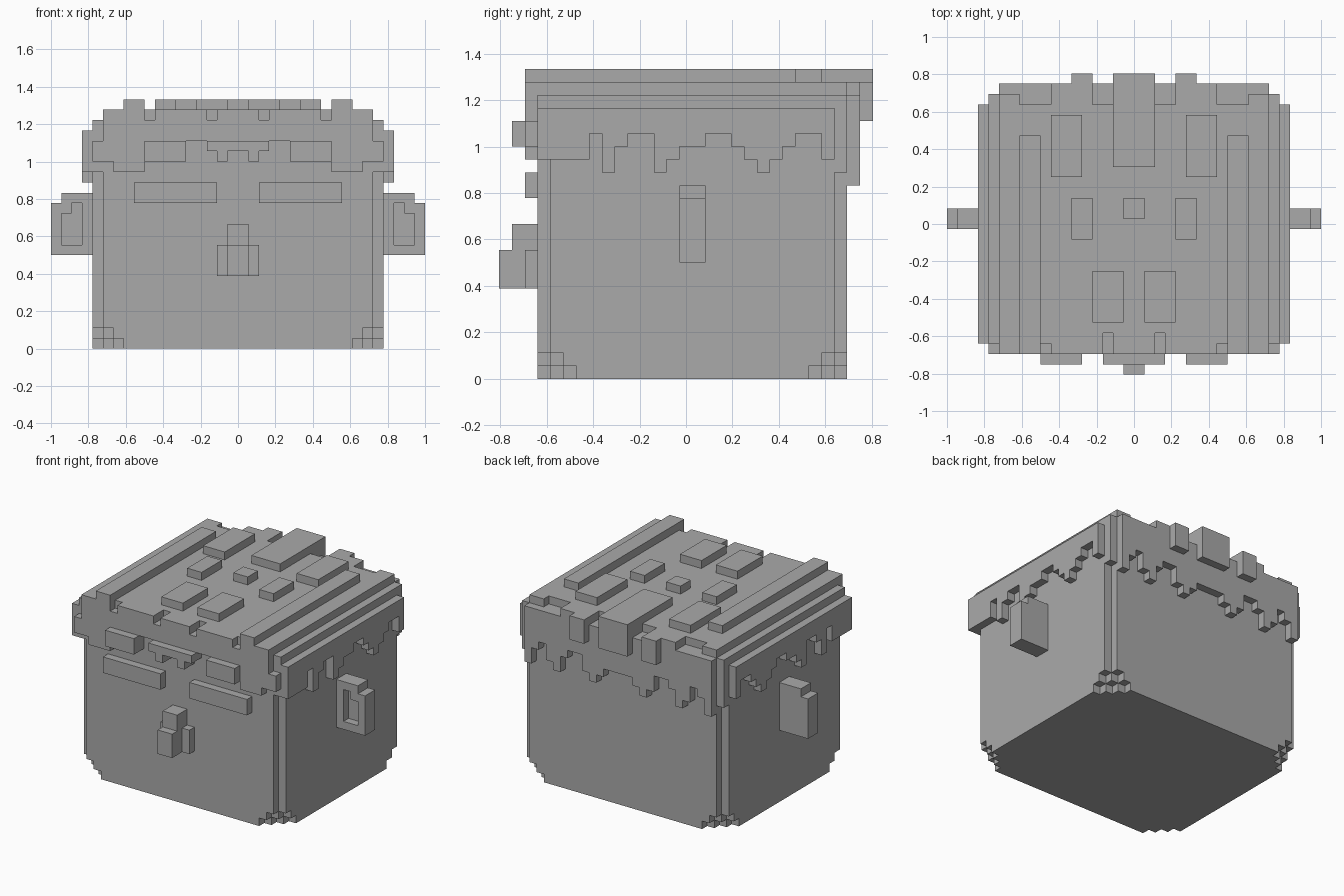
import bpy, bmesh
from mathutils import Vector

cube = bpy.data.objects.get("Cube")
if cube:
    bpy.data.objects.remove(cube, do_unlink=True)

U = 1 / 18  # size of one block
FRONT, BACK = -11.5, 12.5

grey = bpy.data.materials.new("plain_grey")
grey.use_nodes = True
colour = (0.4, 0.4, 0.4, 1)
grey.diffuse_color = colour
grey.node_tree.nodes["Principled BSDF"].inputs["Base Color"].default_value = colour


def prism(name, outline, axis, start, end):
    """Extrude a flat outline along an axis, in block units."""
    def place(a, b):
        p = [a, b]
        p.insert(axis, start)
        return Vector(p) * U
    bm = bmesh.new()
    face = bm.faces.new([bm.verts.new(place(a, b)) for a, b in outline])
    out = bmesh.ops.extrude_face_region(bm, geom=[face])
    shift = Vector((0, 0, 0))
    shift[axis] = (end - start) * U
    bmesh.ops.translate(bm, vec=shift, verts=[g for g in out["geom"] if isinstance(g, bmesh.types.BMVert)])
    bmesh.ops.recalc_face_normals(bm, faces=bm.faces)
    mesh = bpy.data.meshes.new(name)
    bm.to_mesh(mesh)
    bm.free()
    mesh.materials.append(grey)
    obj = bpy.data.objects.new(name, mesh)
    bpy.context.collection.objects.link(obj)
    return obj


def box(name, x0, x1, y0, y1, z0, z1):
    return prism(name, [(x0, y0), (x1, y0), (x1, y1), (x0, y1)], 2, z0, z1)


def pair(name, x0, x1, *rest):
    box("left_" + name, x0, x1, *rest)
    box("right_" + name, -x1, -x0, *rest)


def mirrored(half):
    """Close a half outline that runs outward from the middle line."""
    return half + [(-x, y) for x, y in reversed(half)]


def fringe(start, top, runs):
    """Outline with a flat top and a stepped lower edge of (width, height) runs."""
    pts, a = [(start, top)], start
    for width, low in runs:
        pts += [(a, low), (a + width, low)]
        a += width
    return pts + [(a, top)]


def stepped_block(name, cut, z0, z1):
    """Head slice whose four corners are cut in one-block stairs."""
    quarter = []
    for i in range(cut + 1):
        quarter += [(14 - cut + i, i), (14 - cut + i, i + 1)]
    quarter = quarter[:-1]
    front = [(x, FRONT + d) for x, d in quarter]
    back = [(x, BACK - d) for x, d in reversed(quarter)]
    prism(name, mirrored(front + back), 2, z0, z1)


# Head, with stairs at the lower corners
stepped_block("chin_layer", 3, 0, 1)
stepped_block("jaw_layer", 2, 1, 2)
stepped_block("head", 1, 2, 18)

# Hair cap
box("hair_core", -14, 14, FRONT, BACK, 17, 22)
pair("hair_back_corner", 13, 14, 11.5, BACK, 16, 17)
top_half = [(2, -12.5), (2, -10.5), (3, -10.5), (3, -12.5), (8, -12.5), (8, -11.5),
            (9, -11.5), (9, -12.5), (13, -12.5), (13, 12.5), (11, 12.5), (11, 11.5),
            (8, 11.5), (8, 13.5), (4, 13.5), (4, 11.5), (2, 11.5), (2, 13.5)]
prism("hair_top", mirrored(top_half), 2, 22, 23)

# Hair hanging over the sides
side_runs = [(4, 17), (1, 19), (1, 16), (1, 18), (2, 19), (1, 16), (1, 17), (2, 18),
             (2, 19), (1, 18), (1, 17), (1, 16), (1, 17), (1, 18), (2, 19), (1, 17)]
for side, sign in (("left", 1), ("right", -1)):
    prism(side + "_hair", fringe(FRONT, 21, side_runs), 0, 14 * sign, 15 * sign)

# Hair hanging over the front and the back
front_half = [(1, 19), (1, 18), (1, 19), (2, 20), (4, 18), (3, 17), (1, 18)]
prism("front_hair", fringe(-13, 22, front_half[::-1] + front_half), 1, -12.5, FRONT)
back_half = [(2, 17), (1, 16), (1, 15), (1, 16), (2, 18), (1, 17), (1, 15), (1, 16),
             (1, 18), (1, 17), (1, 15)]
prism("back_hair", fringe(-13, 22, back_half[::-1] + back_half), 1, BACK, 13.5)
pair("temple_tab", 13, 14, -12.5, FRONT, 18, 20)

# Raised locks
pair("front_lock", 5, 9, -13.5, -12.5, 18, 20)
box("middle_front_lock", -3, 3, -13.5, -12.5, 19, 20)
pair("front_lock_tip", 1, 2, -13.5, -12.5, 18, 19)
pair("top_ridge", 9, 11, -12.5, 8.5, 23, 24)
pair("rear_top_lock", 5, 8, 4.5, 10.5, 23, 24)
pair("middle_top_lock", 4, 6, -1.5, 2.5, 23, 24)
pair("front_top_lock", 1, 4, -9.5, -4.5, 23, 24)
box("small_top_lock", -1, 1, 0.5, 2.5, 23, 24)
box("crown_lock", -2, 2, 5.5, 13.5, 23, 24)
box("crown_lock_drop", -2, 2, 13.5, 14.5, 20, 24)
pair("back_lock", 4, 6, 13.5, 14.5, 20, 23)

# Eyebrows and nose
pair("eyebrow", 2, 10, -12.5, FRONT, 14, 16)
box("nose_bridge", -1, 1, -13.5, FRONT, 7, 12)
box("nose_tip", -1, 1, -14.5, -13.5, 7, 10)
pair("nostril", 1, 2, -12.5, FRONT, 7, 10)

# Ears: solid back plate and a front rim around the hollow
ear = [(14, 9), (18, 9), (18, 14), (17, 14), (17, 15), (14, 15)]
rim = [(15, 9), (18, 9), (18, 14), (17, 14), (17, 15), (15, 15), (15, 14),
       (16, 14), (16, 13), (17, 13), (17, 10), (15, 10)]
for side, sign in (("left", 1), ("right", -1)):
    prism(side + "_ear", [(x * sign, z) for x, z in ear], 1, 0.5, 1.5)
    prism(side + "_ear_rim", [(x * sign, z) for x, z in rim], 1, -0.5, 0.5)
    box(side + "_ear_root", *sorted((14 * sign, 15 * sign)), -0.5, 0.5, 9, 15)
